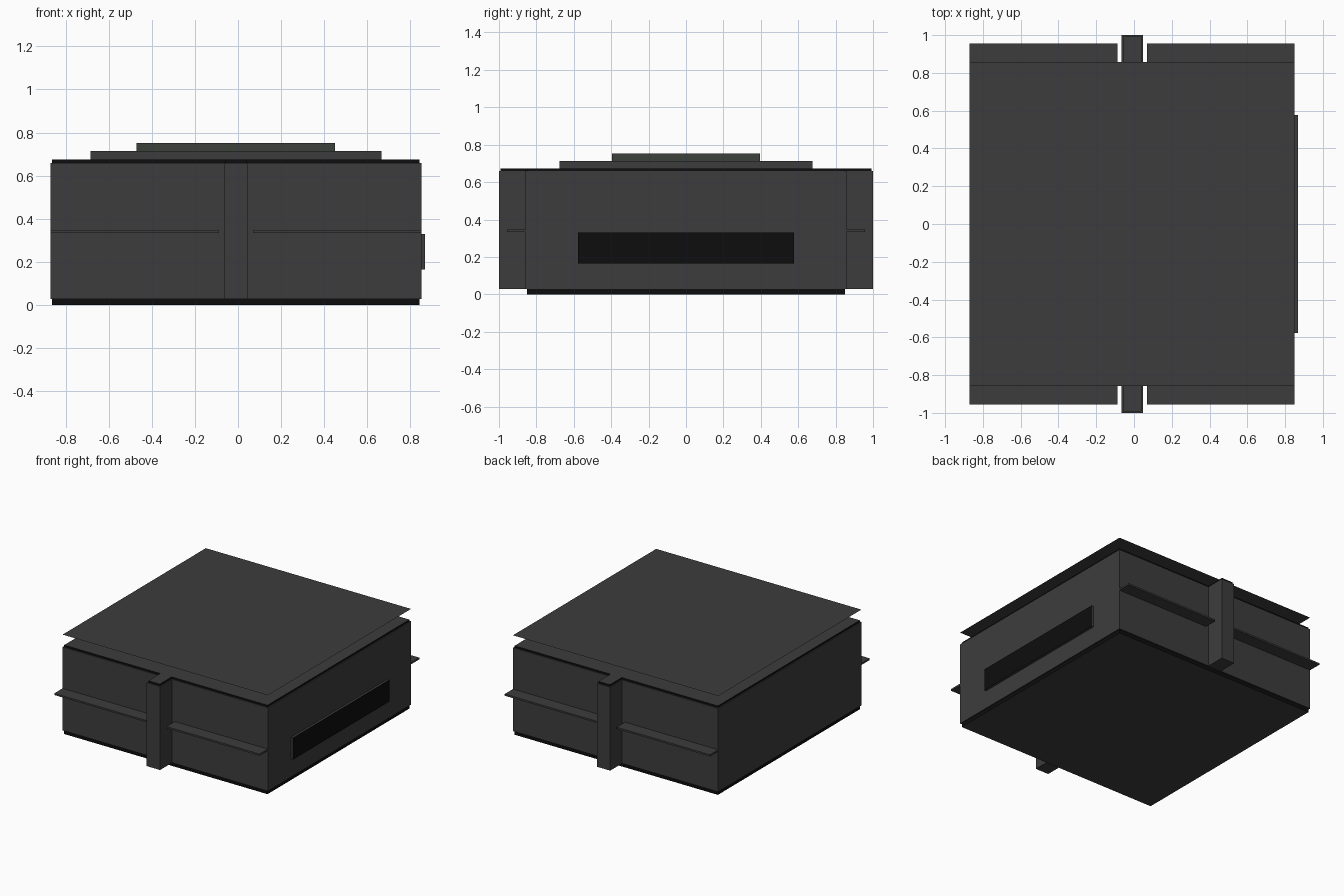
import bpy
import bmesh

cube = bpy.data.objects.get("Cube")
if cube:
    bpy.data.objects.remove(cube, do_unlink=True)


def material(name, r, g, b):
    m = bpy.data.materials.new(name)
    m.use_nodes = True
    m.diffuse_color = (r, g, b, 1)
    m.node_tree.nodes["Principled BSDF"].inputs["Base Color"].default_value = (r, g, b, 1)
    return m


GREY = material("charcoal grey", 0.047, 0.046, 0.047)
BLACK = material("near black", 0.004, 0.004, 0.004)
GREEN = material("greenish charcoal", 0.044, 0.052, 0.044)


def box(name, x, y, z, mats=(GREY,), rule=None):
    """Box from (min, max) ranges; rule picks the faces given the second material."""
    bm = bmesh.new()
    bmesh.ops.create_cube(bm, size=1)
    for v in bm.verts:
        v.co = [lo + (c + 0.5) * (hi - lo) for c, (lo, hi) in zip(v.co, (x, y, z))]
    bm.normal_update()
    for f in bm.faces:
        f.material_index = int(bool(rule and rule(f.normal)))
    return finish(name, bm, mats)


def finish(name, bm, mats):
    mesh = bpy.data.meshes.new(name)
    bm.to_mesh(mesh)
    bm.free()
    for m in mats:
        mesh.materials.append(m)
    ob = bpy.data.objects.new(name, mesh)
    bpy.context.collection.objects.link(ob)
    return ob


def is_side(n):
    return abs(n.z) < 0.5


LEFT, RIGHT, DEPTH = 0.85, -0.87, 0.857
BASE, TOP, CAP = 0.028, 0.66, 0.674
RIM = 0.008

# Main body with recessed black rims above and below
box("body", (RIGHT, LEFT), (-DEPTH, DEPTH), (BASE, TOP))
rim_x = (RIGHT + RIM, LEFT - RIM)
rim_y = (-DEPTH + RIM, DEPTH - RIM)
box("bottom_rim", rim_x, rim_y, (0, BASE), (GREY, BLACK), is_side)
box("top_rim", rim_x, rim_y, (TOP, CAP), (GREY, BLACK), is_side)

# Pillars, their caps and the ledges on the front and back
for side, s in (("front", -1), ("back", 1)):
    def span(a, b):
        return tuple(sorted((s * a, s * b)))
    box(side + "_pillar", (-0.065, 0.047), span(DEPTH, 1.0), (BASE, TOP))
    box(side + "_pillar_cap", (-0.057, 0.039), span(DEPTH - RIM, 0.992),
        (TOP, CAP), (GREY, BLACK), is_side)
    for hand, x in (("right", (RIGHT, -0.088)), ("left", (0.07, LEFT))):
        box(f"{side}_{hand}_ledge", x, span(DEPTH, 0.956), (0.334, 0.347))

# Black panel on the left side
box("side_panel", (LEFT, 0.867), (-0.577, 0.577), (0.165, 0.33),
    (GREY, BLACK), lambda n: n.x > 0.5)

# Stepped mount under the floating top sheet
box("lower_step", (-0.685, 0.665), (-0.675, 0.675), (CAP, 0.714))
box("upper_step", (-0.47, 0.45), (-0.395, 0.395), (0.714, 0.752), (GREEN,))
bm = bmesh.new()
corners = ((RIGHT, -DEPTH), (LEFT, -DEPTH), (LEFT, DEPTH), (RIGHT, DEPTH))
bm.faces.new([bm.verts.new((x, y, 0.754)) for x, y in corners])
finish("top_sheet", bm, (GREY,))
